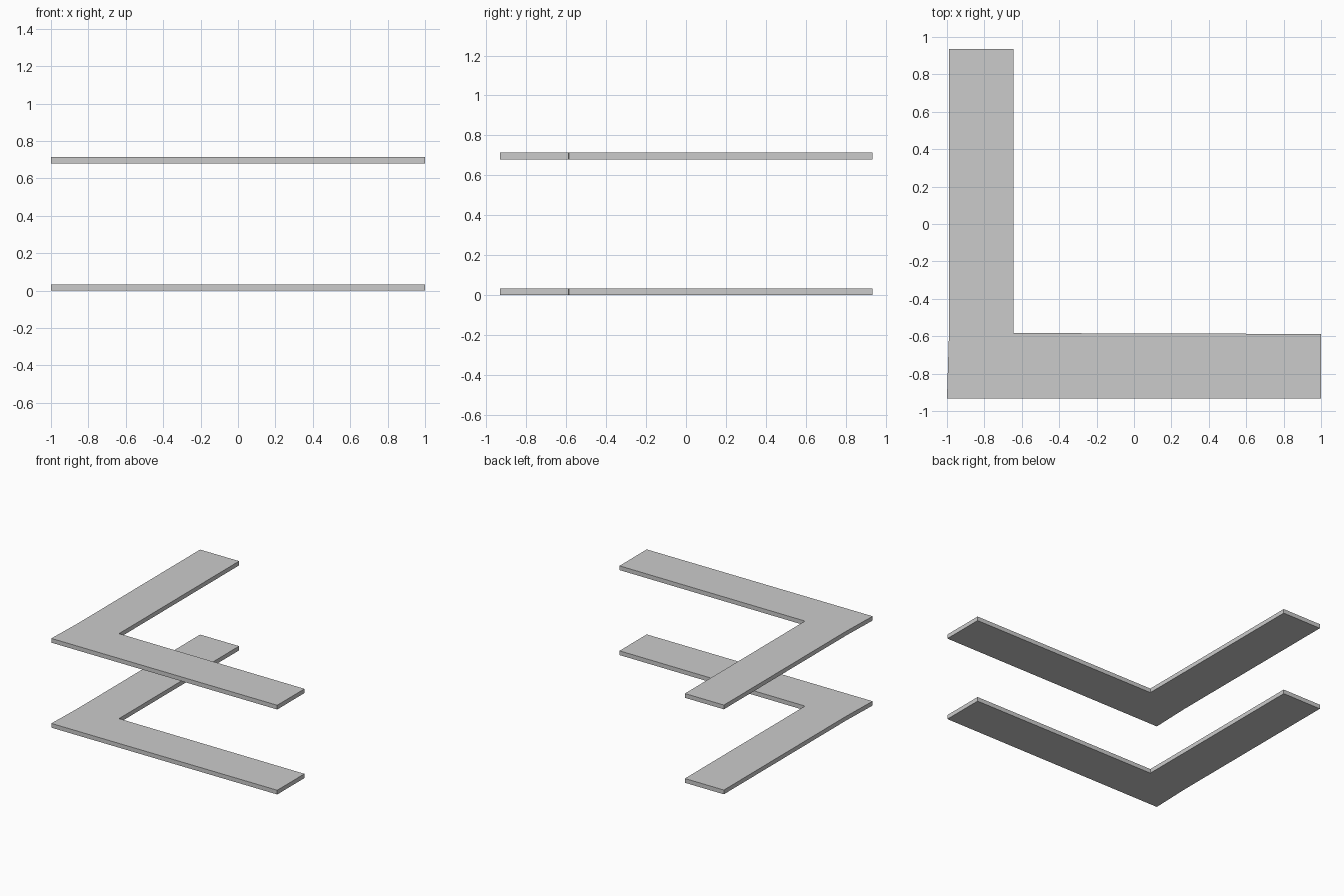
import bpy, bmesh

if "Cube" in bpy.data.objects:
    bpy.data.objects.remove(bpy.data.objects["Cube"])

# L-shaped outline shared by both shelves
OUTLINE = [(-1.0, -0.932), (1.0, -0.932), (1.0, -0.588), (-0.645, -0.583),
           (-0.645, 0.935), (-0.99, 0.935), (-0.99, -0.61)]
THICKNESS = 0.034


def corner_shelf(name, z):
    bm = bmesh.new()
    face = bm.faces.new([bm.verts.new((x, y, z)) for x, y in OUTLINE])
    top = bmesh.ops.extrude_face_region(bm, geom=[face])["geom"]
    bmesh.ops.translate(bm, vec=(0, 0, THICKNESS),
                        verts=[v for v in top if isinstance(v, bmesh.types.BMVert)])
    bmesh.ops.recalc_face_normals(bm, faces=bm.faces)
    mesh = bpy.data.meshes.new(name)
    bm.to_mesh(mesh)
    bm.free()
    bpy.context.collection.objects.link(bpy.data.objects.new(name, mesh))


# Lower and upper floating corner shelves
corner_shelf("lower_shelf", 0.0)
corner_shelf("upper_shelf", 0.68)
